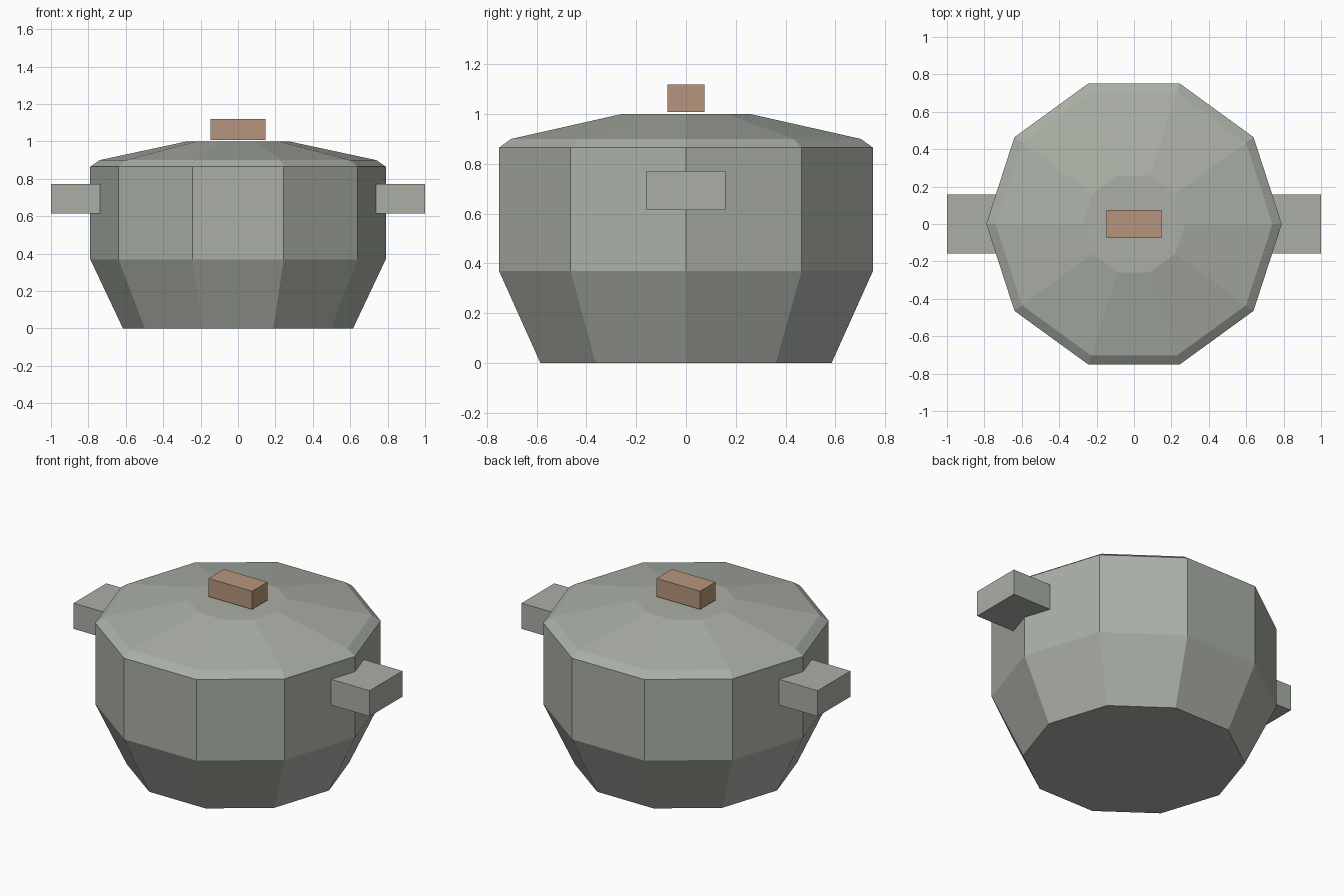
import bpy, bmesh, math

cube = bpy.data.objects.get("Cube")
if cube:
    bpy.data.objects.remove(cube, do_unlink=True)

SIDES = 10


def material(name, color):
    mat = bpy.data.materials.new(name)
    mat.use_nodes = True
    mat.diffuse_color = color
    bsdf = next(n for n in mat.node_tree.nodes if n.type == 'BSDF_PRINCIPLED')
    bsdf.inputs["Base Color"].default_value = color
    return mat


def add_object(name, bm, mat):
    mesh = bpy.data.meshes.new(name)
    bm.to_mesh(mesh)
    bm.free()
    mesh.materials.append(mat)
    obj = bpy.data.objects.new(name, mesh)
    bpy.context.collection.objects.link(obj)
    return obj


def faceted_shell(name, profile, mat, cap_ring):
    """Ten-sided turned shell from (radius, height) pairs, one ring capped."""
    bm = bmesh.new()
    rings = []
    for r, z in profile:
        angles = [math.tau * i / SIDES for i in range(SIDES)]
        rings.append([bm.verts.new((r * math.cos(a), r * math.sin(a), z)) for a in angles])
    for low, high in zip(rings, rings[1:]):
        for i in range(SIDES):
            j = (i + 1) % SIDES
            bm.faces.new((low[i], low[j], high[j], high[i]))
    cap = rings[cap_ring]
    bm.faces.new(cap if cap_ring else cap[::-1])
    return add_object(name, bm, mat)


def box(name, low, high, mat):
    bm = bmesh.new()
    bmesh.ops.create_cube(bm, size=1)
    for v in bm.verts:
        v.co = [(a + b) / 2 + c * (b - a) for a, b, c in zip(low, high, v.co)]
    return add_object(name, bm, mat)


metal = material("grey green metal", (0.40, 0.43, 0.38, 1))
wood = material("light brown wood", (0.47, 0.305, 0.205, 1))

# Pot body and lid share the rim ring
faceted_shell("pot_body", [(0.615, 0), (0.79, 0.37), (0.79, 0.865)], metal, 0)
faceted_shell("lid", [(0.79, 0.865), (0.74, 0.90), (0.273, 1.0)], metal, -1)

# Side handles
box("left_handle", (0.737, -0.158, 0.615), (1.0, 0.158, 0.772), metal)
box("right_handle", (-1.0, -0.158, 0.615), (-0.737, 0.158, 0.772), metal)

# Lid knob, just clear of the lid
box("lid_knob", (-0.147, -0.074, 1.008), (0.147, 0.074, 1.119), wood)
